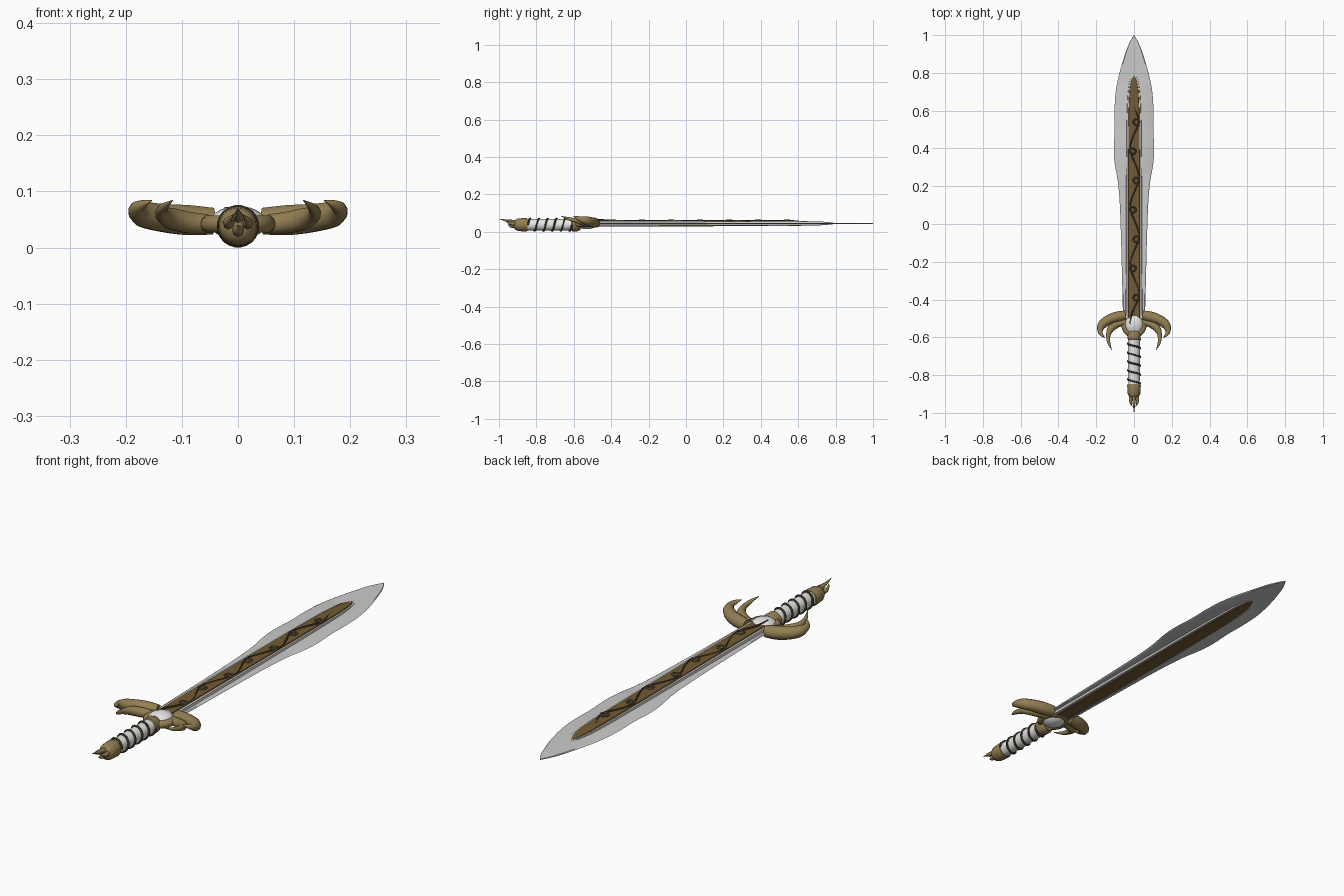
import bpy, bmesh, math
from mathutils import Vector

if "Cube" in bpy.data.objects:
    bpy.data.objects.remove(bpy.data.objects["Cube"])


def material(name, rgb):
    m = bpy.data.materials.new(name)
    m.diffuse_color = (*rgb, 1)
    m.use_nodes = True
    m.node_tree.nodes["Principled BSDF"].inputs["Base Color"].default_value = m.diffuse_color
    return m


STEEL = material("steel grey", (0.60, 0.60, 0.59))
WHITE = material("ivory white", (0.80, 0.80, 0.78))
GOLD = material("dull gold", (0.29, 0.21, 0.085))
BROWN = material("brown inlay", (0.17, 0.105, 0.033))
DARK = material("dark vine", (0.075, 0.058, 0.03))
ZC = 0.045   # blade mid plane
ZG = 0.038   # grip axis


def smooth_path(pts, n=6):
    """Catmull-Rom interpolation through tuples of any length."""
    pts = [Vector(p) for p in pts]
    pts = [2 * pts[0] - pts[1]] + pts + [2 * pts[-1] - pts[-2]]
    out = []
    for a, b, c, d in zip(pts, pts[1:], pts[2:], pts[3:]):
        for i in range(n):
            t = i / n
            out.append(0.5 * (2 * b + (c - a) * t + (2 * a - 5 * b + 4 * c - d) * t * t
                              + (3 * b - a - 3 * c + d) * t ** 3))
    return out + [pts[-2]]


def finish(ob, mat, angle=40):
    ob.data.materials.clear()
    ob.data.materials.append(mat)
    bpy.ops.object.select_all(action='DESELECT')
    ob.select_set(True)
    bpy.context.view_layer.objects.active = ob
    bpy.ops.object.shade_smooth_by_angle(angle=math.radians(angle))
    return ob


def mesh_object(name, bm, mat, angle=40):
    bmesh.ops.recalc_face_normals(bm, faces=bm.faces)
    me = bpy.data.meshes.new(name)
    bm.to_mesh(me)
    bm.free()
    ob = bpy.data.objects.new(name, me)
    bpy.context.collection.objects.link(ob)
    return finish(ob, mat, angle)


def loft(name, sections, mat, flat):
    """Long bar from (y, half width, half height), flat share on top and bottom."""
    bm = bmesh.new()
    rings = []
    for y, w, h in sections:
        outline = [(w, 0), (w * flat, h), (-w * flat, h), (-w, 0), (-w * flat, -h), (w * flat, -h)]
        rings.append([bm.verts.new((x, y, ZC + z)) for x, z in outline])
    for r, s in zip(rings, rings[1:]):
        for i in range(6):
            j = (i + 1) % 6
            bm.faces.new((r[i], r[j], s[j], s[i]))
    bm.faces.new(rings[0])
    bm.faces.new(rings[-1])
    return mesh_object(name, bm, mat, 25)


def lathe(name, profile, mat, n=24):
    """Turned part along y from (y, radius)."""
    bm = bmesh.new()
    rings = [[bm.verts.new((r * math.cos(2 * math.pi * i / n), y, ZG + r * math.sin(2 * math.pi * i / n)))
              for i in range(n)] for y, r in profile]
    for r, s in zip(rings, rings[1:]):
        for i in range(n):
            bm.faces.new((r[i], r[(i + 1) % n], s[(i + 1) % n], s[i]))
    bm.faces.new(rings[0])
    bm.faces.new(rings[-1])
    return mesh_object(name, bm, mat)


def tube(name, pts, mat, res=3):
    """Round swept tube through (x, y, z, radius)."""
    cu = bpy.data.curves.new(name, 'CURVE')
    cu.dimensions = '3D'
    cu.bevel_depth = 1
    cu.bevel_resolution = res
    cu.use_fill_caps = True
    sp = cu.splines.new('POLY')
    sp.points.add(len(pts) - 1)
    for p, q in zip(sp.points, pts):
        p.co = (q[0], q[1], q[2], 1)
        p.radius = max(q[3], 0.0006)
    ob = bpy.data.objects.new(name, cu)
    bpy.context.collection.objects.link(ob)
    bpy.ops.object.select_all(action='DESELECT')
    ob.select_set(True)
    bpy.context.view_layer.objects.active = ob
    bpy.ops.object.convert(target='MESH')
    return finish(bpy.context.object, mat, 50)


# Leaf-shaped blade
blade = [(-0.5, 0.058), (-0.3, 0.063), (-0.1, 0.068), (0.1, 0.075), (0.22, 0.085), (0.32, 0.102),
         (0.4, 0.107), (0.5, 0.102), (0.6, 0.103), (0.7, 0.097), (0.8, 0.077), (0.9, 0.047),
         (0.96, 0.024), (1.0, 0.001)]
loft("blade", [(y, w, 0.003 if y < 0.95 else 0.002) for y, w in smooth_path(blade)], STEEL, 0.93)

# Raised steel rim and brown inlay on both faces
rim = [(-0.5, 0.045, 0.013), (0.0, 0.043, 0.012), (0.5, 0.040, 0.010), (0.68, 0.034, 0.008),
       (0.76, 0.022, 0.005), (0.795, 0.004, 0.003)]
loft("blade_rim", smooth_path(rim), STEEL, 0.93)
inlay = [(-0.5, 0.037, 0.0165), (0.0, 0.037, 0.0155), (0.5, 0.035, 0.0135), (0.68, 0.029, 0.011),
         (0.75, 0.018, 0.008), (0.785, 0.003, 0.004)]
loft("blade_inlay", smooth_path(inlay), BROWN, 0.8)

# Vine winding along the upper face, with curled rings
nodes = [(0.012 if i % 2 == 0 else -0.006, -0.39 + 0.155 * i) for i in range(7)]
vine = [(-0.022, -0.53, 0.070, 0.003), (-0.010, -0.47, 0.066, 0.004)]
for i, (x, y) in enumerate(nodes):
    side = 1 if i % 2 == 0 else -1
    vine.append((x + side * 0.013, y, 0.061, 0.004))
    vine.append((x + side * 0.006, y + 0.06, 0.060, 0.0035))
vine[-1] = (0.0, 0.62, 0.057, 0.001)
tube("vine", smooth_path(vine, 5), DARK, 1)
for x, y in nodes:
    bpy.ops.mesh.primitive_torus_add(location=(x, y, 0.061), major_radius=0.015, minor_radius=0.0045,
                                     major_segments=16, minor_segments=8)
    bpy.context.object.name = "vine_ring"
    finish(bpy.context.object, DARK, 60)

# Guard centre: pale stone held in a gold ring
bpy.ops.mesh.primitive_uv_sphere_add(segments=24, ring_count=14, radius=1, location=(0, -0.53, 0.044))
stone = bpy.context.object
stone.name = "guard_stone"
stone.scale = (0.050, 0.056, 0.030)
finish(stone, WHITE, 60)
bpy.ops.mesh.primitive_torus_add(location=(0, -0.53, 0.042), major_radius=0.052, minor_radius=0.016,
                                 major_segments=28, minor_segments=10)
ring = bpy.context.object
ring.name = "guard_ring"
ring.scale = (1, 1.08, 1)
finish(ring, GOLD, 60)

# Two curved horns on each side of the guard
outer = [(0.045, -0.483, 0.047, 0.025), (0.09, -0.492, 0.049, 0.028), (0.135, -0.508, 0.053, 0.026),
         (0.170, -0.535, 0.060, 0.023), (0.180, -0.567, 0.069, 0.014), (0.170, -0.588, 0.077, 0.008),
         (0.154, -0.602, 0.084, 0.001)]
inner = [(0.055, -0.520, 0.042, 0.018), (0.090, -0.530, 0.045, 0.020), (0.122, -0.553, 0.053, 0.019),
         (0.136, -0.590, 0.061, 0.012), (0.133, -0.630, 0.071, 0.008), (0.117, -0.667, 0.084, 0.001)]
for name, horn in (("outer_horn", outer), ("inner_horn", inner)):
    for s in (1, -1):
        tube(name, smooth_path([(s * x, y, z, r) for x, y, z, r in horn], 5), GOLD)

# Grip, collar and pommel
lathe("grip", [(-0.86, 0.030), (-0.72, 0.032), (-0.58, 0.030)], WHITE)
lathe("grip_collar", [(-0.612, 0.030), (-0.608, 0.035), (-0.582, 0.036), (-0.565, 0.028)], GOLD)
lathe("pommel", [(-0.922, 0.014), (-0.912, 0.027), (-0.900, 0.033), (-0.880, 0.035), (-0.856, 0.036),
                 (-0.848, 0.034), (-0.845, 0.028)], GOLD)

# Cord wound round the grip
turns, steps = 5, 110
wrap = []
for i in range(steps + 1):
    t = i / steps
    a = 2 * math.pi * turns * t
    wrap.append((0.033 * math.cos(a), -0.845 + 0.235 * t, ZG + 0.033 * math.sin(a), 0.005))
tube("grip_cord", wrap, DARK, 1)

# Claws at the pommel end
claws = [(-0.014, 0.045, -0.968), (0.0, 0.056, -1.0), (0.014, 0.045, -0.968), (0.0, 0.032, -0.955)]
for x, z, tip in claws:
    lift = 0.014 if z > 0.04 else 0.006
    tube("pommel_claw", smooth_path([(x, -0.905, z - 0.004, 0.011), (x * 1.3, -0.935, z, 0.009),
                                     (x * 1.1, (tip - 0.935) / 2, z + lift * 0.4, 0.005),
                                     (x * 0.6, tip, z + lift, 0.0006)], 4), GOLD, 2)
